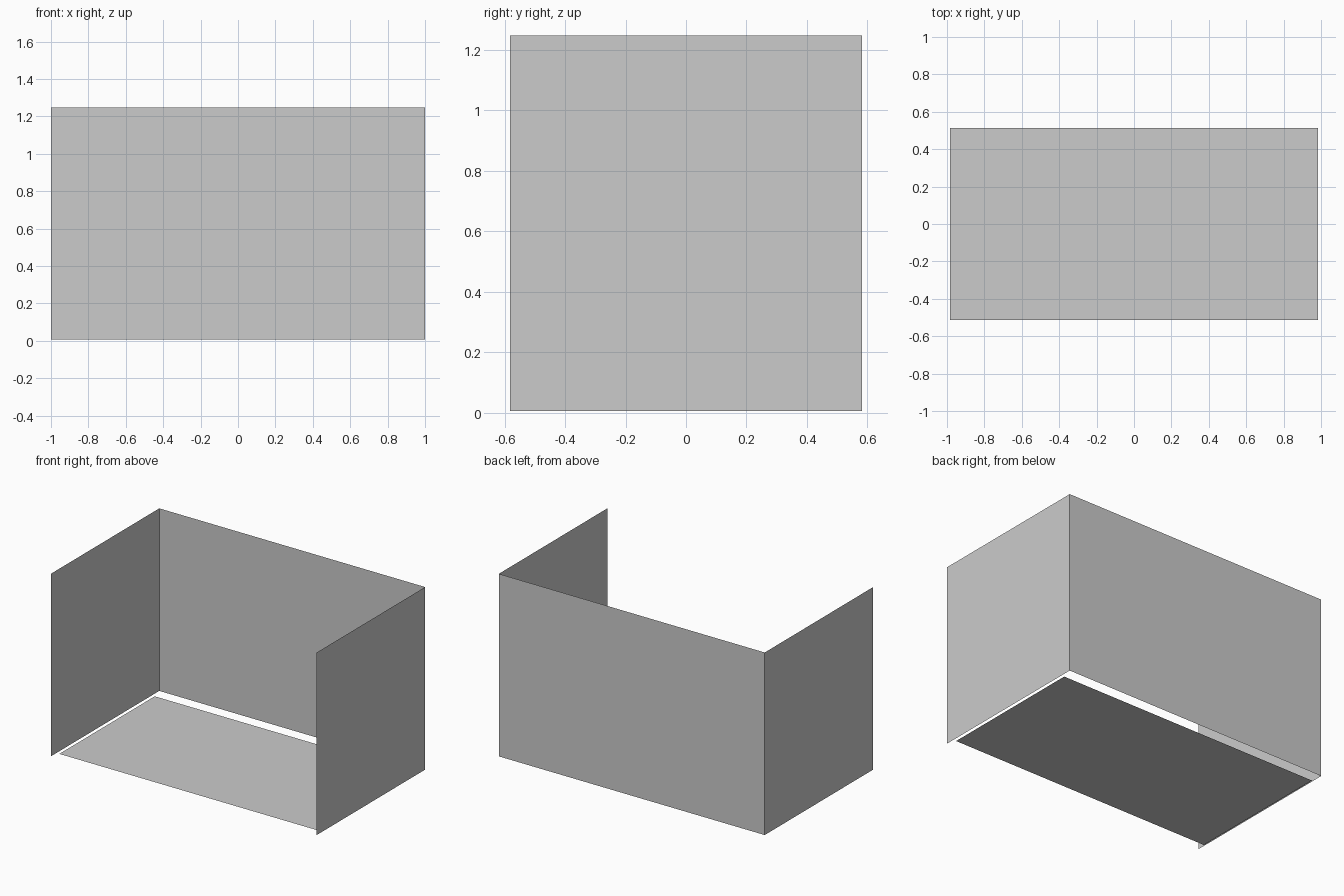
import bpy
from math import pi

if "Cube" in bpy.data.objects:
    bpy.data.objects.remove(bpy.data.objects["Cube"])

WIDTH, DEPTH = 2.0, 1.165
BOTTOM, TOP = 0.006, 1.247


def panel(name, size, location, rotation=(0, 0, 0)):
    """Single flat sheet, sized and rotated into place."""
    bpy.ops.mesh.primitive_plane_add(size=1, location=location, rotation=rotation)
    obj = bpy.context.object
    obj.name = name
    obj.scale = (size[0], size[1], 1)
    bpy.ops.object.transform_apply(location=False, rotation=True, scale=True)
    return obj


height, middle = TOP - BOTTOM, (TOP + BOTTOM) / 2

# Floor, slightly smaller than the walls and just below them
panel("floor", (1.97, 1.025), (0, 0, 0))

# Back wall, facing the open front
panel("back_wall", (WIDTH, height), (0, DEPTH / 2, middle), (pi / 2, 0, 0))

# Side walls, facing inward
for name, side in (("left_wall", -1), ("right_wall", 1)):
    panel(name, (height, DEPTH), (side * WIDTH / 2, 0, middle), (0, -side * pi / 2, 0))
